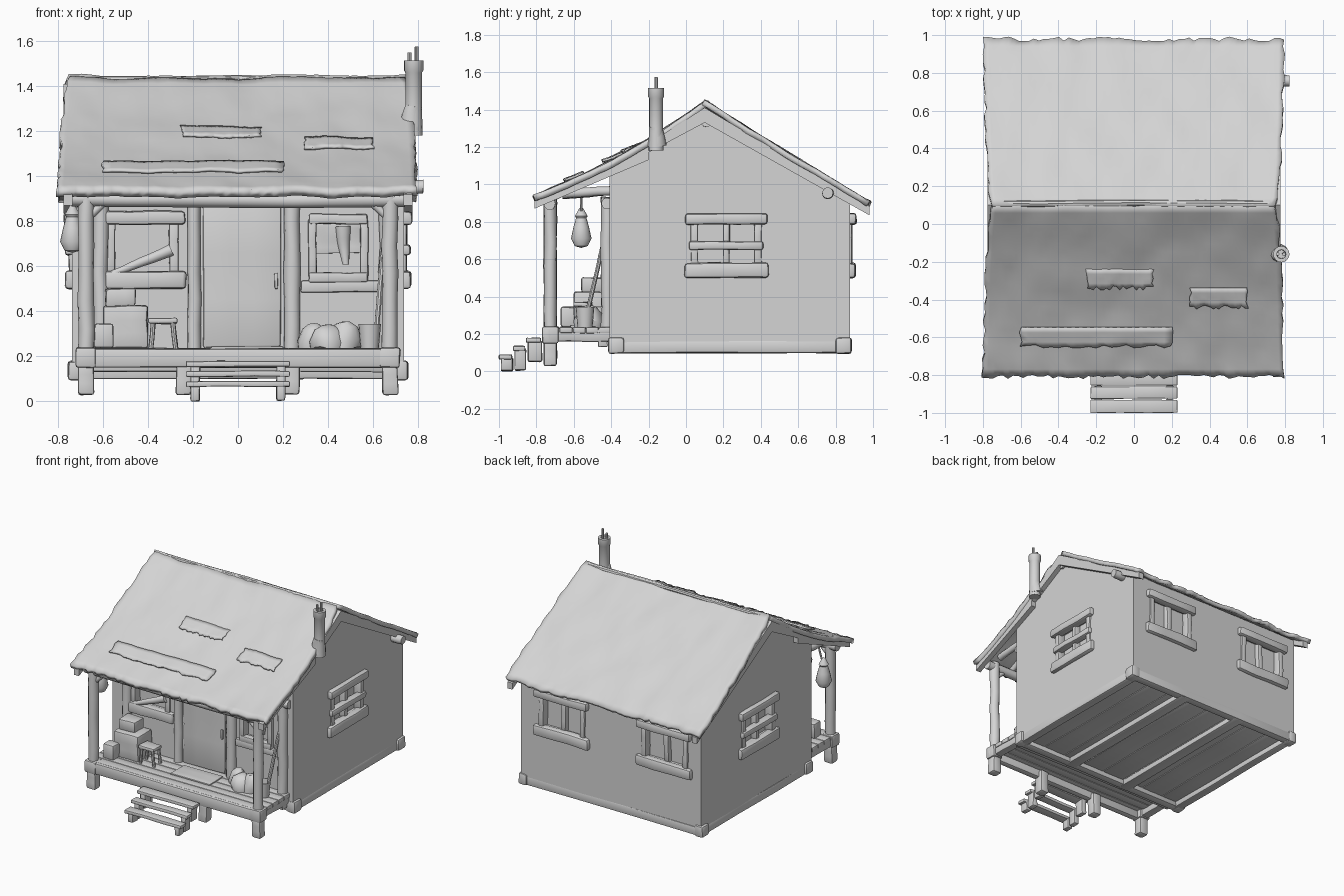
import bpy, bmesh, math, random
from mathutils import Matrix, Vector, noise

cube = bpy.data.objects.get("Cube")
if cube:
    bpy.data.objects.remove(cube, do_unlink=True)
random.seed(4)

grey = bpy.data.materials.new("weathered grey")
grey.use_nodes = True
GREY = (0.66, 0.66, 0.66, 1)
grey.diffuse_color = GREY
grey.node_tree.nodes["Principled BSDF"].inputs["Base Color"].default_value = GREY
IDENT = Matrix.Identity(4)


def finish(name, bm, smooth=True, rough=0.0):
    """Turn a bmesh into an object, with optional hand-hewn wobble."""
    if rough:
        for v in bm.verts:
            v.co += noise.noise_vector(v.co * 9) * rough
    bmesh.ops.recalc_face_normals(bm, faces=bm.faces)
    me = bpy.data.meshes.new(name)
    bm.to_mesh(me)
    bm.free()
    me.materials.append(grey)
    ob = bpy.data.objects.new(name, me)
    bpy.context.collection.objects.link(ob)
    bpy.ops.object.select_all(action='DESELECT')
    ob.select_set(True)
    bpy.context.view_layer.objects.active = ob
    if smooth:
        bpy.ops.object.shade_smooth_by_angle(angle=math.radians(40))
    return ob


def box(name, x, y, z, m=IDENT, bevel=0.008, rough=0.006, cuts=2):
    """Worn box given by its (min, max) range on each axis."""
    bm = bmesh.new()
    bmesh.ops.create_cube(bm, size=1)
    for v in bm.verts:
        v.co = Vector([sum(r) / 2 + c * (r[1] - r[0]) for r, c in zip((x, y, z), v.co)])
    if bevel:
        bmesh.ops.bevel(bm, geom=bm.edges[:], offset=bevel, segments=2, profile=0.5, affect='EDGES')
    if cuts:
        long = [e for e in bm.edges if e.calc_length() > 0.1]
        bmesh.ops.subdivide_edges(bm, edges=long, cuts=cuts, use_grid_fill=True)
    bmesh.ops.transform(bm, matrix=m, verts=bm.verts)
    return finish(name, bm, rough=rough)


def log(name, a, b, r, r2=None, m=IDENT, sides=12, rough=0.008):
    """Round timber from a to b."""
    a, b = m @ Vector(a), m @ Vector(b)
    d = b - a
    bm = bmesh.new()
    bmesh.ops.create_cone(bm, cap_ends=True, segments=sides, radius1=r,
                          radius2=r if r2 is None else r2, depth=d.length)
    bmesh.ops.subdivide_edges(bm, edges=[e for e in bm.edges if abs(e.verts[0].co.z - e.verts[1].co.z) > .01], cuts=5)
    mat = Matrix.Translation((a + b) / 2) @ d.to_track_quat('Z', 'Y').to_matrix().to_4x4()
    bmesh.ops.transform(bm, matrix=mat, verts=bm.verts)
    return finish(name, bm, rough=min(rough, r * .3))


def turned(name, profile, loc, steps=16, rough=0.0):
    """Lathe a (radius, height) profile."""
    bm = bmesh.new()
    vs = [bm.verts.new((r, 0, z)) for r, z in profile]
    es = [bm.edges.new(p) for p in zip(vs, vs[1:])]
    bmesh.ops.spin(bm, geom=vs + es, cent=(0, 0, 0), axis=(0, 0, 1), angle=math.tau, steps=steps)
    bmesh.ops.remove_doubles(bm, verts=bm.verts, dist=0.0005)
    bmesh.ops.translate(bm, verts=bm.verts, vec=loc)
    return finish(name, bm, rough=rough)


def extrude_x(name, profile, x0, x1):
    """Extrude a (y, z) profile along x."""
    bm = bmesh.new()
    f = bm.faces.new([bm.verts.new((x0, y, z)) for y, z in profile])
    ext = bmesh.ops.extrude_face_region(bm, geom=[f])["geom"]
    bmesh.ops.translate(bm, verts=[g for g in ext if isinstance(g, bmesh.types.BMVert)], vec=(x1 - x0, 0, 0))
    return finish(name, bm, smooth=False)


def roof_sheet(name, a, b, left, right, sag=0.0, flare=0.0, thick=0.035, nx=60, ny=22):
    """Wavy sheet from (y, z) line a down to ragged edge b, flaring sideways below a."""
    bm = bmesh.new()
    rows = []
    for j in range(ny + 1):
        t = j / ny
        spread = flare * t ** .35
        row = []
        for i in range(nx + 1):
            x0, x1 = left - spread, right + spread
            x = x0 + (x1 - x0) * i / nx + (random.uniform(-.008, .008) if i in (0, nx) else 0)
            y, z = (p + (q - p) * t for p, q in zip(a, b))
            if j == ny:
                y += random.uniform(-.012, .012)
            z += .012 * noise.noise((x * 6, y * 5, 2)) + random.uniform(-.0015, .0015) - sag * math.sin(math.pi * t)
            row.append(bm.verts.new((x, y, z)))
        rows.append(row)
    for p, q in zip(rows, rows[1:]):
        for i in range(nx):
            bm.faces.new((p[i], p[i + 1], q[i + 1], q[i]))
    ob = finish(name, bm)
    if ob.data.polygons[0].normal.z < 0:
        ob.data.flip_normals()
    mod = ob.modifiers.new("thickness", 'SOLIDIFY')
    mod.thickness = thick
    return ob


# House body, with window recesses cut in
body = extrude_x("house_walls", [(-.41, .15), (.876, .15), (.876, .93), (.11, 1.34), (-.41, 1.07)], -.738, .738)


def wall_frame(x, y, turn):
    return Matrix.Translation((x, y, 0)) @ Matrix.Rotation(math.radians(turn), 4, 'Z')


def recess(m, w, z0, z1):
    cutter = box("recess_cutter", (-w, w), (-.06, .045), (z0, z1), m, bevel=0, rough=0, cuts=0)
    cutter.hide_render = True
    bpy.context.view_layer.objects.active = body
    mod = body.modifiers.new("recess", 'BOOLEAN')
    mod.operation, mod.object, mod.solver = 'DIFFERENCE', cutter, 'EXACT'
    bpy.ops.object.modifier_apply(modifier=mod.name)
    bpy.data.objects.remove(cutter, do_unlink=True)


def log_window(label, m, bars=True, w=.17):
    recess(m, w, .57, .8)
    for part, z0, z1, k, out in (("lintel", .785, .845, .05, .035), ("sill", .5, .58, .055, .03)):
        box(f"{label}_{part}", (-w - k, w + k), (-out, .03), (z0, z1), m, bevel=.015)
    for s in (-1, 1):
        box(f"{label}_jamb", (s * w - .02, s * w + .02), (-.012, .05), (.56, .8), m)
    if bars:
        box(f"{label}_crossbar", (-w - .03, w + .03), (-.028, .03), (.65, .695), m, bevel=.012)
        box(f"{label}_mullion", (-.018, .018), (0, .06), (.57, .8), m)


log_window("left_window", wall_frame(.738, .215, 90))
log_window("right_window", wall_frame(-.738, .215, -90))
for x in (.4, -.44):
    log_window("back_window", wall_frame(x, .876, 180), bars=False)
    box("back_window_mullion", (x - .02, x + .02), (.81, .866), (.57, .8))

# Front window with fallen plank, and curtained window
front = wall_frame(-.425, -.41, 0)
log_window("boarded_window", front, bars=False, w=.14)
log("boarded_window_plank", (-.14, -.012, .565), (.13, -.012, .675), .014, .026, m=front)
curtained = wall_frame(.445, -.41, 0)
recess(curtained, .105, .56, .8)
for z in (.55, .81):
    box("curtained_window_rail", (-.13, .13), (-.03, .02), (z - .022, z + .022), curtained)
for s in (-1, 1):
    box("curtained_window_jamb", (s * .115 - .018, s * .115 + .018), (-.025, .02), (.55, .81), curtained)
box("curtain", (-.1, .1), (.018, .032), (.66, .8), curtained, bevel=.004, rough=.012, cuts=5)
log("curtain_fold", (.02, .022, .78), (.035, .018, .61), .035, .015, m=curtained)

# Door, its posts, and front wall timbers
box("door", (-.155, .19), (-.425, -.39), (.24, .87), rough=.008)
box("door_handle", (.165, .18), (-.44, -.42), (.5, .57), bevel=.004)
for x, r in ((-.195, .03), (.24, .035), (-.61, .035), (.66, .035)):
    log("wall_post", (x, -.42, .22), (x, -.42, .93), r)
log("wall_plate", (-.72, -.42, .9), (.72, -.42, .9), .03)
box("lower_rail", (.28, .64), (-.435, -.4), (.485, .535))

# Floor frame under the house
for y in (-.38, .85):
    box("cross_sill", (-.74, .74), (y - .03, y + .03), (.1, .165), bevel=.008)
for x, w in ((-.708, .032), (-.24, .045), (.25, .045), (.708, .032)):
    box("floor_beam", (x - w, x + w), (-.41, .875), (.098, .165), bevel=.01)
for s in (-1, 1):
    for y in (-.375, .845):
        box("corner_block", (s * .722 - .034, s * .722 + .034), (y - .042, y + .042), (.095, .18), bevel=.014)
for i in range(8):
    x = -.64 + i * .18
    box("floor_plank", (x - .088, x + .088), (-.4, .84), (.135, .152), bevel=.003, rough=.005)

# Porch deck, legs and posts
for i in range(5):
    y = -.745 + i * .07
    box("deck_plank", (-.71, .71), (y, y + .067), (.205, .237), bevel=.005, rough=.004)
box("deck_front_beam", (-.72, .72), (-.765, -.715), (.15, .235), bevel=.012)
box("deck_back_beam", (-.7, .7), (-.47, -.42), (.13, .205))
for s in (-1, 1):
    x = s * .675
    box("deck_side_beam", (x - .03, x + .03), (-.74, -.4), (.16, .23))
    box("porch_foot", (x - .035, x + .035), (-.76, -.69), (.03, .17), bevel=.012)
    box("porch_post_base", (x - .045, x + .045), (-.77, -.68), (.15, .24), bevel=.012)
    log("porch_post", (x, -.725, .2), (x, -.725, .93), .035)
    log("porch_tie", (x, -.66, .95), (x, -.38, .965), .025)
    log("porch_brace", (x, -.725, .81), (x - s * .1, -.725, .9), .018)
    box("deck_leg", (s * .24 - .035, s * .24 + .035), (-.76, -.69), (.03, .2), bevel=.012)
log("porch_beam", (-.74, -.725, .895), (.74, -.725, .895), .033)

# Steps
for y0, y1, z in ((-.855, -.775, .18), (-.925, -.86, .135), (-1, -.93, .09)):
    box("step_tread", (-.23, .23), (y0, y1), (z - .025, z), bevel=.006, rough=.004)
    for s in (-1, 1):
        box("step_support", (s * .19 - .02, s * .19 + .02), (y0 + .01, y1 + .005), (max(z - .13, .002), z - .015))

# Roof sheets, with a few lifted shingle strips
ridge, bend, eave, rear = (.1, 1.44), (-.2, 1.24), (-.81, .94), (.98, .905)
roof_sheet("front_roof", ridge, eave, -.74, .735, sag=.035, flare=.06)
roof_sheet("back_roof", (.1, 1.445), rear, -.745, .745, flare=.05, thick=.03)
for y, x0, x1 in ((-.24, -.25, .1), (-.34, .3, .6), (-.55, -.6, .2)):
    z = bend[1] + (y - bend[0]) * .49
    roof_sheet("lifted_shingles", (y, z + .002), (y - .1, z - .041), x0, x1, thick=.012, nx=20, ny=4)
log("ridge_cap", (-.74, .11, 1.43), (.72, .11, 1.43), .016, sides=8)

# Rafters and barge boards at the gable ends
slopes = ((ridge, bend), (bend, eave), (ridge, rear))
for x in (-.755, .755):
    for (y0, z0), (y1, z1) in slopes:
        extrude_x("barge_board", [(y0, z0 - .03), (y1, z1 - .022), (y1, z1 - .07), (y0, z0 - .11)],
                  x - .02, x + .02)
log("purlin_end", (.68, .76, .955), (.825, .76, .955), .03)
for s in (-1, 1):
    log("ridge_pole_end", (s * .68, .11, 1.335), (s * .755, .11, 1.335), .03)
for i in range(5):
    x = -.52 + i * .26
    log("rafter", (x, -.74, .92), (x, -.4, 1.08), .02)

# Chimney pipe and its flashing
turned("chimney", [(0, 1.18), (.04, 1.18), (.037, 1.3), (.037, 1.46), (.043, 1.47), (.043, 1.515),
                   (.024, 1.515), (.022, 1.44), (0, 1.44)], (.78, -.16, 0))
log("chimney_flashing", (.765, -.155, 1.21), (.78, -.16, 1.31), .052, .037)
for dx, top in ((-.02, 1.55), (.012, 1.575)):
    log("chimney_spike", (.78 + dx, -.16, 1.44), (.78 + dx, -.16, top), .009, sides=8)

# Hanging lantern
turned("lantern", [(0, .66), (.035, .67), (.055, .71), (.042, .77), (.028, .82), (.034, .83), (.012, .87), (0, .88)],
       (-.735, -.56, 0))
log("lantern_hook", (-.72, -.56, .86), (-.69, -.56, .96), .007, sides=6)
log("lantern_handle", (-.735, -.605, .7), (-.735, -.575, .85), .006, sides=6)

# Crates, stool, sacks, bucket, shovel and mat on the porch
box("large_crate", (-.6, -.4), (-.6, -.43), (.235, .425), bevel=.012)
box("small_crate", (-.59, -.455), (-.56, -.44), (.42, .5), bevel=.012)
box("low_crate", (-.64, -.55), (-.67, -.59), (.235, .345), bevel=.012)
box("stool_seat", (-.395, -.27), (-.6, -.5), (.345, .37))
for x in (-.375, -.29):
    for y in (-.585, -.515):
        log("stool_leg", (x + (x + .333) * .3, y, .235), (x, y, .35), .011, sides=8)
for x, y, r in ((.33, -.47, .06), (.4, -.52, .075), (.47, -.5, .075)):
    turned("sack", [(0, .23), (r, .235), (r * 1.05, .27), (r * .8, .32), (r * .4, .345), (0, .35)], (x, y, 0), rough=.02)
turned("bucket", [(0, .235), (.04, .235), (.05, .345), (.044, .345), (.036, .25), (0, .25)], (.585, -.54, 0))
log("shovel_handle", (.615, -.53, .3), (.645, -.44, .69), .012, sides=8)
box("door_mat", (-.12, .2), (-.62, -.46), (.236, .246), bevel=.003, rough=.003)
